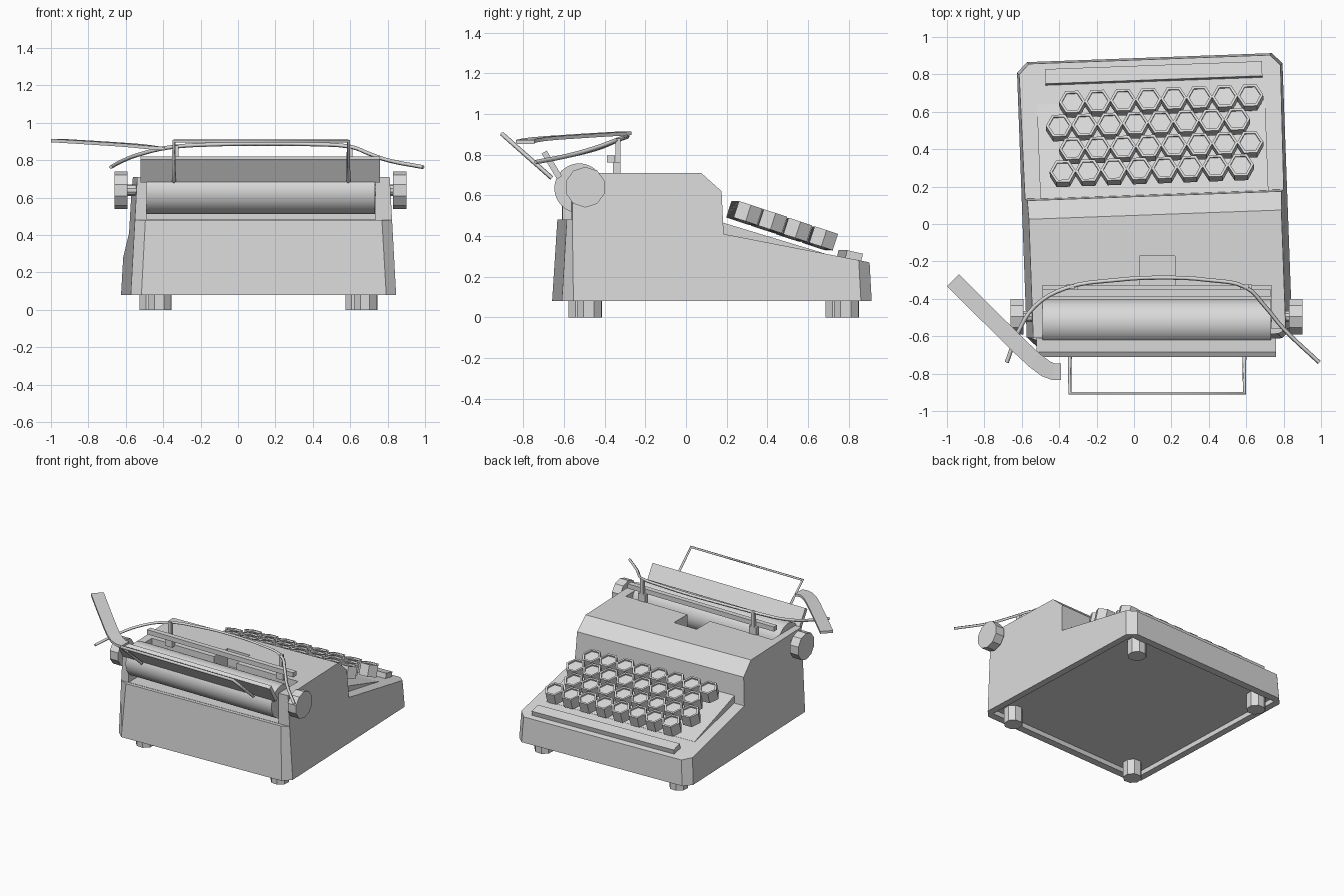
import bpy, bmesh, math
from mathutils import Matrix, Vector

cube = bpy.data.objects.get("Cube")
if cube:
    bpy.data.objects.remove(cube, do_unlink=True)

grey = bpy.data.materials.new("light_grey_metal")
grey.use_nodes = True
grey.diffuse_color = (0.7, 0.7, 0.7, 1)
grey.node_tree.nodes["Principled BSDF"].inputs["Base Color"].default_value = grey.diffuse_color

# The housing is turned slightly relative to the carriage
HOUSING = Matrix.Translation((0.11, 0.13, 0)) @ Matrix.Rotation(math.radians(2.1), 4, 'Z')
WORLD = Matrix.Identity(4)


def finish(name, bm, matrix=WORLD):
    bmesh.ops.recalc_face_normals(bm, faces=bm.faces)
    mesh = bpy.data.meshes.new(name)
    bm.transform(matrix)
    bm.to_mesh(mesh)
    bm.free()
    mesh.materials.append(grey)
    obj = bpy.data.objects.new(name, mesh)
    bpy.context.collection.objects.link(obj)
    return obj


def loft(rings):
    """Skin equal rings of points and cap both ends."""
    bm = bmesh.new()
    rows = [[bm.verts.new(p) for p in ring] for ring in rings]
    for a, b in zip(rows, rows[1:]):
        for i in range(len(a)):
            j = (i + 1) % len(a)
            bm.faces.new((a[i], a[j], b[j], b[i]))
    bm.faces.new(rows[0][::-1])
    bm.faces.new(rows[-1])
    return bm


def slab(name, profile, half_width, matrix=WORLD):
    """Extrude a y-z profile along x; half_width is a function of height."""
    rings = [[(s * half_width(z), y, z) for y, z in profile] for s in (-1, 1)]
    return loft(rings), name, matrix


def box(name, lo, hi, matrix=WORLD):
    lo, hi = Vector(lo), Vector(hi)
    bm = bmesh.new()
    bmesh.ops.create_cube(bm, size=1)
    for v in bm.verts:
        v.co = (lo + hi) / 2 + Vector(a * b for a, b in zip(v.co, hi - lo))
    return finish(name, bm, matrix)


def polygon(sides, radius, z, turn=0.0):
    angles = [turn + 2 * math.pi * i / sides for i in range(sides)]
    return [(radius * math.cos(a), radius * math.sin(a), z) for a in angles]


def cylinder_x(name, x0, x1, y, z, radius, sides, smooth=False):
    bm = loft([polygon(sides, radius, x0), polygon(sides, radius, x1)])
    place = Matrix.Translation((0, y, z)) @ Matrix.Rotation(math.pi / 2, 4, 'Y')
    obj = finish(name, bm, place)
    if smooth:
        bpy.ops.object.select_all(action='DESELECT')
        obj.select_set(True)
        bpy.context.view_layer.objects.active = obj
        bpy.ops.object.shade_smooth_by_angle()
    return obj


def wire(name, points, radius, curved=False):
    curve = bpy.data.curves.new(name, 'CURVE')
    curve.dimensions = '3D'
    curve.bevel_depth = radius
    curve.bevel_resolution = 0
    curve.resolution_u = 4
    curve.use_fill_caps = True
    if curved:
        spline = curve.splines.new('BEZIER')
        spline.bezier_points.add(len(points) - 1)
        for bp, p in zip(spline.bezier_points, points):
            bp.co = p
            bp.handle_left_type = bp.handle_right_type = 'AUTO'
    else:
        spline = curve.splines.new('POLY')
        spline.points.add(len(points) - 1)
        for sp, p in zip(spline.points, points):
            sp.co = (*p, 1)
    curve.materials.append(grey)
    obj = bpy.data.objects.new(name, curve)
    bpy.context.collection.objects.link(obj)


def cut(target, cutter):
    cutter.hide_render = True
    mod = target.modifiers.new("cut", 'BOOLEAN')
    mod.operation = 'DIFFERENCE'
    mod.solver = 'EXACT'
    mod.object = cutter
    bpy.context.view_layer.objects.active = target
    bpy.ops.object.modifier_apply(modifier=mod.name)
    bpy.data.objects.remove(cutter, do_unlink=True)


# Housing: tapered side profile with chamfered upright corners
profile = [(-.765, .08), (.76, .08), (.75, .27), (.03, .41), (.02, .62),
           (-.08, .71), (-.715, .71), (-.715, .48), (-.74, .48)]
bm, name, matrix = slab("housing", profile, lambda z: .71 - .055 * (z - .08), HOUSING)
corners = []
for e in bm.edges:
    a, b = (v.co for v in e.verts)
    upright = abs(a.z - b.z) > .1 and a.x * b.x > 0
    if upright and (min(a.y, b.y) > .7 or max(a.y, b.y) < -.73):
        corners.append(e)
bmesh.ops.bevel(bm, geom=corners, offset=.055, segments=1, affect='EDGES')
housing = finish(name, bm, matrix)

# Carriage bay, type opening and hollow underside
cut(housing, box("bay_cutter", (-.49, -.95, .482), (.735, -.33, .9)))
cut(housing, box("opening_cutter", (.03, -.40, .58), (.22, -.17, .9)))
cut(housing, box("underside_cutter", (-.66, -.71, 0), (.66, .705, .115), HOUSING))

# Sloping panel beneath the keys
bm, name, matrix = slab("key_panel", [(.015, .47), (.53, .314), (.53, .29), (.015, .38)],
                        lambda z: .61, HOUSING)
finish(name, bm, matrix)

# Feet
for x in (-.55, .55):
    for y in (-.625, .64):
        bm = loft([polygon(8, .066, 0, .3), polygon(8, .066, .12, .3)])
        finish("foot", bm, HOUSING @ Matrix.Translation((x, y, 0)))

# Hexagonal keys with a raised rim
tilt = Matrix.Rotation(math.radians(-18), 4, 'X')
for row_x, row_y in ((.055, .54), (-.02, .415), (.046, .29), (-.009, .17)):
    for i in range(8):
        bm = loft([polygon(6, .07, -.085), polygon(6, .07, 0),
                   polygon(6, .055, 0), polygon(6, .055, -.012)])
        spot = (row_x + (i - 3.5) * .136, row_y, .61 - .335 * row_y)
        finish("key", bm, HOUSING @ Matrix.Translation(spot) @ tilt)

# Space bar
bar_place = HOUSING @ Matrix.Translation((.02, .675, .30)) @ Matrix.Rotation(math.radians(-13), 4, 'X')
box("space_bar", (-.58, -.04, -.03), (.58, .04, .022), bar_place)

# Carriage: roller, axle and end knobs
cylinder_x("roller", -.488, .733, -.525, .635, .122, 48, smooth=True)
cylinder_x("axle", -.62, .86, -.495, .64, .03, 10)
for x in (-.66, .83):
    cylinder_x("end_knob", x, x + .07, -.495, .64, .1, 10)

# Paper plate leaning back behind the roller
plate = [(-.685, .82), (-.71, .805), (-.635, .68), (-.61, .695)]
finish("paper_plate", loft([[(x, y, z) for y, z in plate] for x in (-.52, .76)]))

# Wire paper support
wire("paper_support", [(-.343, -.66, .685), (-.343, -.905, .902),
                       (.59, -.905, .902), (.59, -.66, .685)], .011)

# Guide rail and its posts
box("guide_rail", (-.49, -.388, .762), (.733, -.35, .797))
for x in (-.33, .6):
    box("rail_post", (x - .012, -.347, .74), (x + .012, -.323, .88))
    box("post_bracket", (x - .03, -.36, .70), (x + .03, -.323, .765))

# Curved paper bail
wire("paper_bail", [(-.68, -.74, .763), (-.62, -.58, .795), (-.53, -.44, .83), (-.37, -.345, .868),
                    (-.1, -.30, .885), (.15, -.287, .888), (.4, -.30, .885), (.6, -.34, .872),
                    (.70, -.44, .835), (.80, -.56, .80), (.99, -.74, .763)], .011, curved=True)

# Return lever: flat strip following a bent path
path = [Vector(p) for p in ((-.968, -.30, .905), (-.80, -.468, .895), (-.60, -.665, .882),
                            (-.53, -.73, .876), (-.47, -.775, .869), (-.43, -.79, .865),
                            (-.39, -.79, .862))]
rings = []
for i, p in enumerate(path):
    along = path[min(i + 1, len(path) - 1)] - path[max(i - 1, 0)]
    side = Vector((-along.y, along.x, 0)).normalized() * .045
    up = Vector((0, 0, .009))
    rings.append([p + side + up, p + side - up, p - side - up, p - side + up])
finish("return_lever", loft(rings))
